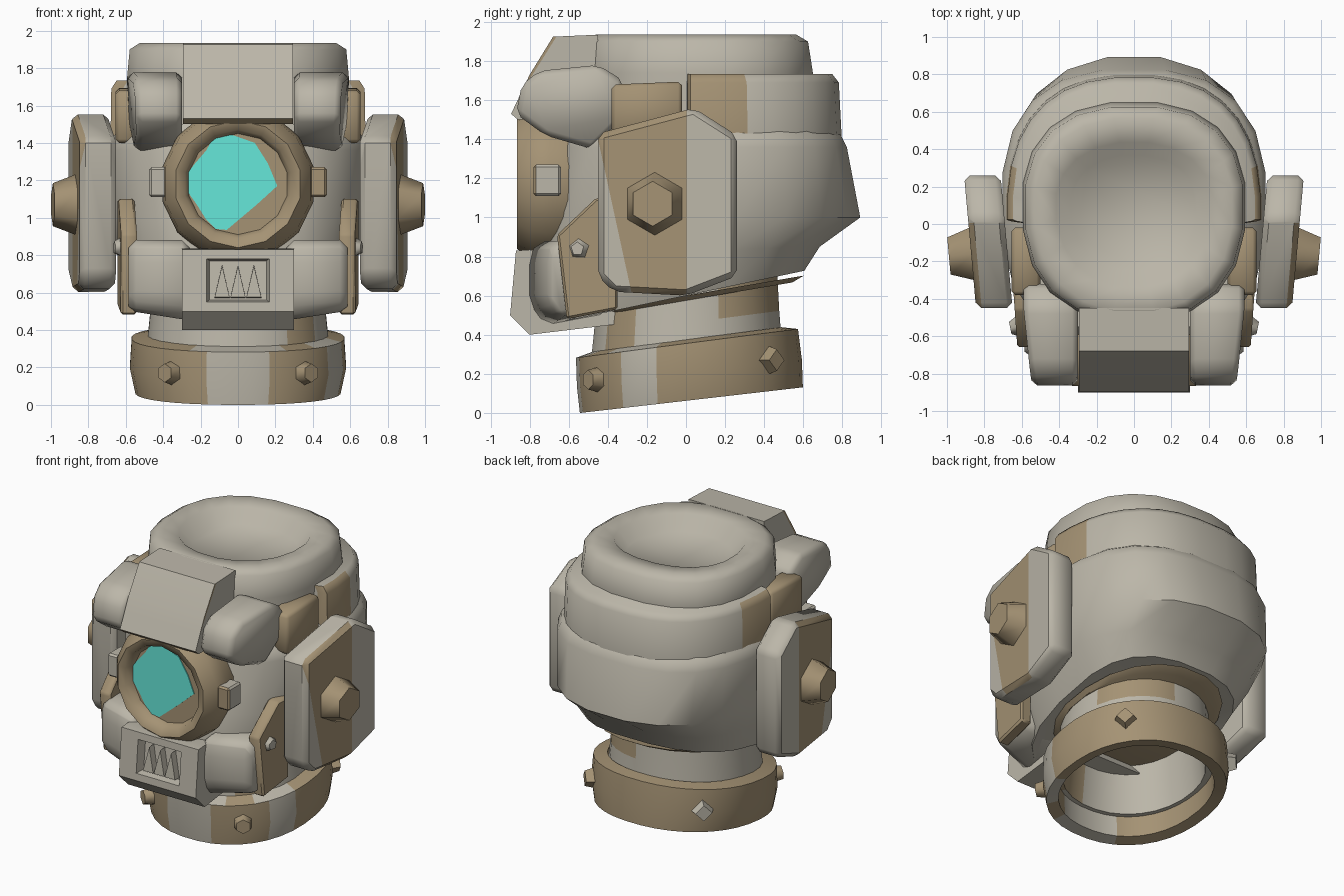
import bpy, bmesh, math
from mathutils import Vector, Matrix

if "Cube" in bpy.data.objects:
    bpy.data.objects.remove(bpy.data.objects["Cube"])


def material(name, rgb):
    m = bpy.data.materials.new(name)
    m.diffuse_color = (*rgb, 1)
    m.use_nodes = True
    m.node_tree.nodes["Principled BSDF"].inputs["Base Color"].default_value = m.diffuse_color
    return m


MATS = [material("warm_grey", (0.50, 0.47, 0.395)),
        material("tan", (0.375, 0.29, 0.175)),
        material("cyan_glass", (0.15, 0.90, 0.79))]
GREY, TAN, CYAN = 0, 1, 2


def finish(name, bm, col=GREY, angle=35):
    """col is a material index or a rule f(centre, normal) -> index"""
    bmesh.ops.recalc_face_normals(bm, faces=bm.faces)
    for f in bm.faces:
        f.material_index = col(f.calc_center_median(), f.normal) if callable(col) else col
    me = bpy.data.meshes.new(name)
    bm.to_mesh(me)
    bm.free()
    for m in MATS:
        me.materials.append(m)
    ob = bpy.data.objects.new(name, me)
    bpy.context.collection.objects.link(ob)
    bpy.ops.object.select_all(action='DESELECT')
    ob.select_set(True)
    bpy.context.view_layer.objects.active = ob
    bpy.ops.object.shade_smooth_by_angle(angle=math.radians(angle))
    return ob


def skin(name, rings, col=GREY, closed=False, caps=True, angle=35):
    bm = bmesh.new()
    vs = [[bm.verts.new(p) for p in r] for r in rings]
    n = len(vs[0])
    pairs = list(zip(vs, vs[1:])) + ([(vs[-1], vs[0])] if closed else [])
    for a, b in pairs:
        for i in range(n):
            j = (i + 1) % n
            bm.faces.new((a[i], a[j], b[j], b[i]))
    if caps and not closed:
        bm.faces.new(vs[0])
        bm.faces.new(vs[-1])
    return finish(name, bm, col, angle)


def oval(z, slope, hw, yf, yb, yc=0.1, e=2.6, n=20):
    """Horizontal superellipse outline, tilted along y by slope"""
    pts = []
    for i in range(n):
        a = 2 * math.pi * (i + 0.5) / n
        c, s = math.cos(a), math.sin(a)
        x = hw * math.copysign(abs(c) ** (2 / e), c)
        y = yc + ((yb - yc) if s > 0 else (yc - yf)) * math.copysign(abs(s) ** (2 / e), s)
        pts.append((x, y, z + slope * y))
    return pts


def slab(poly, x0, x1, bevel=0.0, shear=0.0):
    """Side outline (y, z) extruded from x0 to x1, as a bmesh"""
    bm = bmesh.new()
    a = [bm.verts.new((x0 + shear * y, y, z)) for y, z in poly]
    b = [bm.verts.new((x1 + shear * y, y, z)) for y, z in poly]
    bm.faces.new(a)
    bm.faces.new(b)
    for i in range(len(poly)):
        j = (i + 1) % len(poly)
        bm.faces.new((a[i], a[j], b[j], b[i]))
    bmesh.ops.recalc_face_normals(bm, faces=bm.faces)
    if bevel:
        bmesh.ops.bevel(bm, geom=bm.edges[:], offset=bevel, segments=1, affect='EDGES', profile=0.5)
    return bm


def cut(bm, co, no):
    bmesh.ops.bisect_plane(bm, geom=bm.verts[:] + bm.edges[:] + bm.faces[:],
                           plane_co=co, plane_no=Vector(no).normalized())


def bolt(name, loc, direction, r1, r2, depth, col, sides=6):
    bm = bmesh.new()
    rot = Vector(direction).to_track_quat('Z', 'Y').to_matrix().to_4x4()
    bmesh.ops.create_cone(bm, cap_ends=True, segments=sides, radius1=r1, radius2=r2, depth=depth,
                          matrix=Matrix.Translation(loc) @ rot)
    finish(name, bm, col, 65)


# Head shell with the tilted underside
skin("head_shell", [oval(0.62, 0.2, 0.42, -0.42, 0.45),
                    oval(0.60, 0.21, 0.55, -0.70, 0.61),
                    oval(0.83, 0.03, 0.65, -0.76, 0.69),
                    oval(1.00, 0.0, 0.70, -0.70, 0.90, e=2.35),
                    oval(1.36, 0.0, 0.71, -0.66, 0.83),
                    oval(1.42, 0.0, 0.69, -0.64, 0.80),
                    oval(1.50, 0.0, 0.60, -0.60, 0.70)], angle=40)

# Rear band around the upper head, tan at its front ends
skin("rear_band", [oval(1.40, 0, 0.685, -0.01, 0.80, 0.03, 2.5, 32),
                   oval(1.69, 0, 0.68, -0.01, 0.785, 0.03, 2.5, 32),
                   oval(1.735, 0, 0.65, -0.01, 0.75, 0.03, 2.5, 32)],
     lambda c, n: TAN if c.y < 0.31 and abs(c.x) > 0.6 else GREY, angle=60)

# Crown with a dished top
skin("crown", [oval(1.36, 0, 0.58, -0.52, 0.62, e=2.4),
               oval(1.74, 0, 0.60, -0.52, 0.655, e=2.4),
               oval(1.90, 0, 0.585, -0.51, 0.63, e=2.4),
               oval(1.935, 0, 0.53, -0.47, 0.57, e=2.3),
               oval(1.92, 0, 0.42, -0.34, 0.44, e=2.2),
               oval(1.83, 0, 0.34, -0.25, 0.37, e=2.2)], angle=60)


# Neck tube, flange under the head, and collar ring
def neck_colour(c, n):
    if c.x > 0 and c.y > 0.18 and c.z > 0.5:
        return TAN
    return TAN if c.x > 0 and -0.42 < c.y < -0.28 else GREY


skin("neck", [oval(0.22, 0.11, 0.50, -0.50, 0.50, 0, 2.1, 28),
              oval(0.46, 0.13, 0.475, -0.475, 0.48, 0, 2.1, 28),
              oval(0.64, 0.15, 0.46, -0.46, 0.47, 0, 2.1, 28),
              oval(0.64, 0.15, 0.41, -0.41, 0.42, 0, 2.1, 28),
              oval(0.22, 0.11, 0.45, -0.45, 0.45, 0, 2.1, 28)], neck_colour, closed=True)
skin("neck_flange", [oval(0.575, 0.17, 0.47, -0.45, 0.55, 0, 2.2),
                     oval(0.60, 0.17, 0.50, -0.50, 0.61, 0, 2.2)], TAN)


def collar_colour(c, n):
    front = c.y < 0 and abs(c.x) < 0.21
    side = c.x > 0 and -0.35 < c.y < -0.1
    return GREY if front or side else TAN


skin("collar", [oval(z, s, hw, yf, yb, 0.02, 2.2, 36) for z, s, hw, yf, yb in (
    (0.062, 0.115, 0.55, -0.545, 0.60), (0.20, 0.12, 0.58, -0.56, 0.595),
    (0.355, 0.13, 0.57, -0.565, 0.575), (0.375, 0.13, 0.48, -0.48, 0.49),
    (0.075, 0.115, 0.475, -0.47, 0.52))], collar_colour, closed=True)
for s in (-1, 1):
    bolt("collar_front_bolt", (s * 0.365, -0.465, 0.17), (s * 0.6, -0.8, 0), 0.07, 0.05, 0.09, TAN)
    bolt("collar_rear_bolt", (s * 0.44, 0.44, 0.27), (s * 0.7, 0.7, 0), 0.075, 0.055, 0.07,
         GREY if s < 0 else TAN, 4)


# Round window: rim, backing disc and glass
def circle(r, y, n=14):
    return [(r * math.cos(2 * math.pi * (i + .5) / n), y, 1.18 + r * math.sin(2 * math.pi * (i + .5) / n))
            for i in range(n)]


skin("window_rim", [circle(0.39, -0.58), circle(0.415, -0.70), circle(0.40, -0.79),
                    circle(0.34, -0.865), circle(0.29, -0.85), circle(0.27, -0.785)], TAN, angle=60)
glass = [(-.27, 1.14), (-.27, 1.24), (-.23, 1.29), (-.17, 1.36), (-.13, 1.43), (-.08, 1.46), (.09, 1.40),
         (.16, 1.29), (.21, 1.17), (.10, 1.07), (-.06, .935), (-.12, .94), (-.17, .99), (-.22, 1.07)]
skin("window_glass", [[(x, y, z) for x, z in glass] for y in (-0.783, -0.791)], CYAN)

# Brow plate over the window, with tan front edges on its sides
brow = slab([(-0.45, 1.935), (-0.68, 1.925), (-0.80, 1.73), (-0.895, 1.53), (-0.86, 1.50),
             (-0.60, 1.50), (-0.45, 1.60)], -0.295, 0.295)
cut(brow, (0, -0.66, 1.93), (0, 0.8, -0.5))
finish("brow_plate", brow, lambda c, n: TAN if (abs(n.x) > 0.9 and 0.8 * (c.y + 0.66) < 0.5 * (c.z - 1.93))
       or n.z < -0.7 else GREY)

# Mouth plate with a recessed vent
mouth = slab([(-0.80, 0.835), (-0.87, 0.83), (-0.90, 0.50), (-0.80, 0.40), (-0.30, 0.46), (-0.50, 0.80)],
             -0.30, 0.30)
mouth.faces.ensure_lookup_table()
face = min(mouth.faces, key=lambda f: f.normal.y)
bmesh.ops.inset_region(mouth, faces=[face], thickness=0.07)
for v in face.verts:
    v.co.x *= 0.67
back = bmesh.ops.extrude_discrete_faces(mouth, faces=[face])["faces"][0]
mid_z = back.calc_center_median().z
for v in back.verts:
    v.co.y += 0.06
    v.co.x *= 0.9
    v.co.z = mid_z + (v.co.z - mid_z) * 0.9
finish("mouth_plate", mouth)
for x in (-0.085, 0, 0.085):
    skin("vent_tooth", [[(x - 0.042, -0.80, 0.57), (x + 0.042, -0.80, 0.57), (x, -0.80, 0.75)],
                        [(x - 0.040, -0.882, 0.575), (x + 0.040, -0.882, 0.575), (x, -0.868, 0.745)]])

# Paired parts on both sides
for s in (-1, 1):
    # Brow pads beside the brow plate
    pad = slab([(-0.75, 1.75), (-0.45, 1.78), (-0.32, 1.70), (-0.33, 1.50), (-0.48, 1.35),
                (-0.72, 1.42), (-0.87, 1.53), (-0.84, 1.68)], s * 0.30, s * 0.59, 0.03)
    for v in pad.verts:  # narrow toward the front and the bottom
        if abs(v.co.x) > 0.45:
            v.co.x -= s * (0.12 * max(0, -0.5 - v.co.y) + 0.2 * max(0, 1.55 - v.co.z))
    finish("brow_pad", pad, GREY, 50)

    # Clasp blocks on the window rim
    finish("window_clasp", slab([(-0.78, 1.11), (-0.78, 1.27), (-0.64, 1.27), (-0.64, 1.11)],
                                s * 0.38, s * 0.475, 0.012),
           (lambda c, n: TAN if n.y < -0.5 else GREY) if s > 0 else GREY)

    # Tan temple plate above the ear
    finish("temple_plate", slab([(-0.38, 1.40), (-0.38, 1.68), (-0.02, 1.695), (-0.02, 1.40)],
                                s * 0.50, s * 0.655, 0.02), TAN, 50)

    # Grey jaw block beside the mouth plate
    jaw = slab([(-0.76, 0.88), (-0.80, 0.80), (-0.80, 0.56), (-0.72, 0.45), (-0.40, 0.51), (-0.40, 0.88)],
               s * 0.26, s * 0.585, 0.04)
    for v in jaw.verts:
        if abs(v.co.x) > 0.5:
            v.co.y += 0.25 * max(0, -0.45 - v.co.y)
            v.co.z += 0.2 * max(0, 0.65 - v.co.z)
    finish("jaw_block", jaw, GREY, 60)

    # Cheek plate and stud
    finish("cheek_plate", slab([(-0.46, 1.10), (-0.66, 0.91), (-0.61, 0.48), (-0.35, 0.53), (-0.35, 1.10)],
                               s * 0.585, s * 0.67, 0.012, s * 0.07), TAN)
    bolt("cheek_stud", (s * 0.632, -0.55, 0.84), (s, -0.2, 0), 0.068, 0.035, 0.06, GREY, 5)

    # Ear pad, cut along the edges of its tan stripe
    ear = slab([(-0.45, 1.43), (0.04, 1.56), (0.26, 1.42), (0.26, 0.70), (0.0, 0.60), (-0.37, 0.62),
                (-0.45, 0.70)], s * 0.69, s * 0.885, 0.03, s * 0.09)
    cut(ear, (0, 0.005, 0), (0, 1, 0))
    cut(ear, (0, -0.45, 1.40), (0, 0.78, 0.17))

    def ear_colour(c, n):
        stripe = c.y < 0.005 and 0.78 * (c.y + 0.45) + 0.17 * (c.z - 1.40) > 0
        return TAN if stripe and n.x * s > 0.4 else GREY

    finish("ear_pad", ear, ear_colour, 40)
    bolt("ear_bolt", (s * 0.925, -0.165, 1.07), (s, -0.09, 0), 0.165, 0.115, 0.13, TAN)
